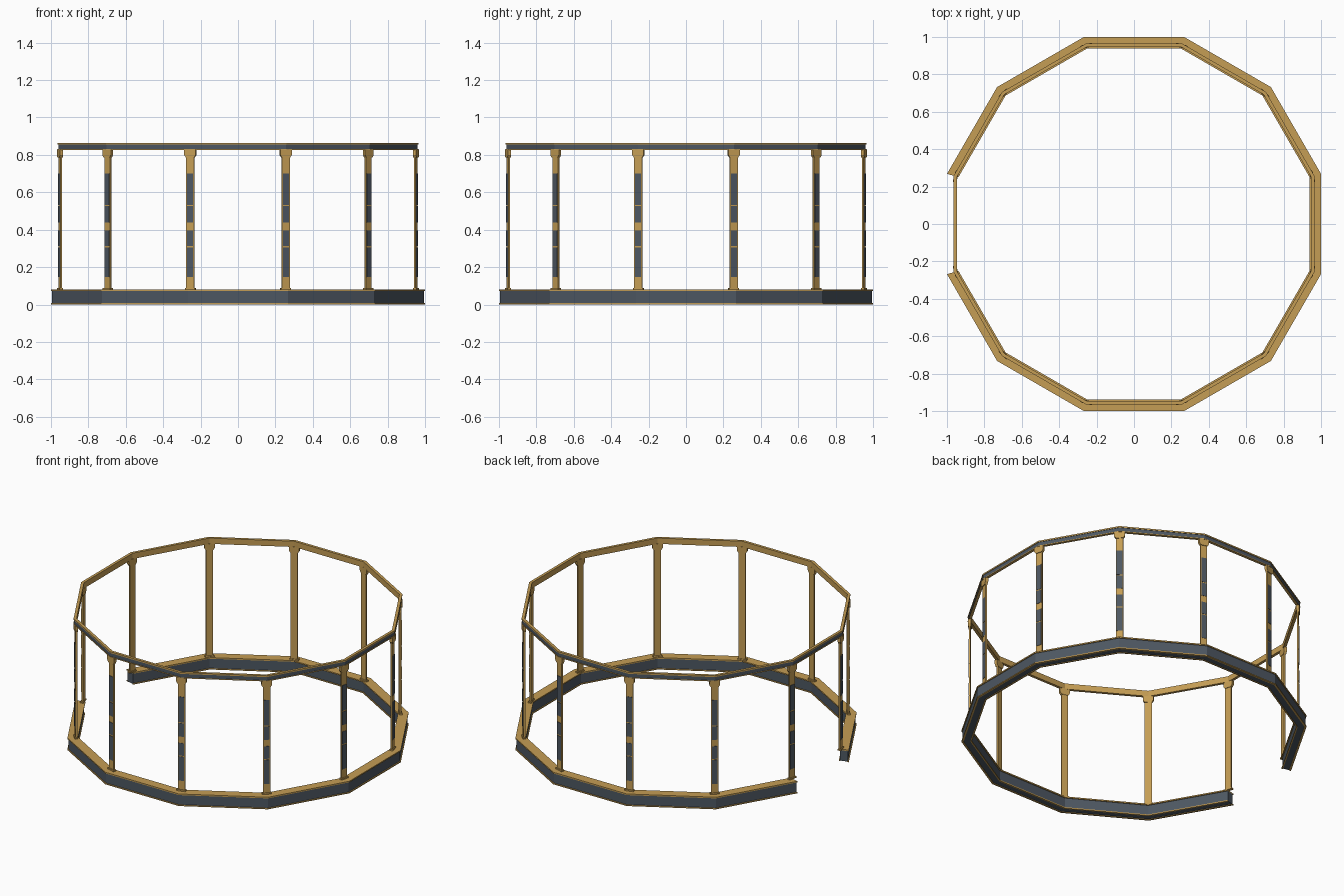
import bpy, bmesh, math
from mathutils import Matrix

if "Cube" in bpy.data.objects:
    bpy.data.objects.remove(bpy.data.objects["Cube"])

N = 12
STEP = 2 * math.pi / N
COS = math.cos(STEP / 2)


def material(name, rgb):
    m = bpy.data.materials.new(name)
    m.diffuse_color = (*rgb, 1)
    m.use_nodes = True
    m.node_tree.nodes["Principled BSDF"].inputs["Base Color"].default_value = m.diffuse_color
    return m


GOLD = material("brass gold", (0.56, 0.34, 0.09))
GREY = material("slate grey", (0.075, 0.096, 0.122))


def finish(name, bm, mat):
    bmesh.ops.recalc_face_normals(bm, faces=bm.faces)
    me = bpy.data.meshes.new(name)
    bm.to_mesh(me)
    bm.free()
    me.materials.append(mat)
    ob = bpy.data.objects.new(name, me)
    bpy.context.collection.objects.link(ob)
    return ob


def ring(name, r0, r1, z0, z1, mat, gap=False):
    """Twelve-sided mitred bar; gap leaves out the side facing -x."""
    bm = bmesh.new()
    loops = []
    for i in range(N):
        a = math.pi + STEP / 2 + i * STEP
        c, s = math.cos(a) / COS, math.sin(a) / COS
        loops.append([bm.verts.new((r * c, r * s, z))
                      for r, z in ((r0, z0), (r1, z0), (r1, z1), (r0, z1))])
    for i in range(N - 1 if gap else N):
        p, q = loops[i], loops[(i + 1) % N]
        for k in range(4):
            j = (k + 1) % 4
            bm.faces.new((p[k], p[j], q[j], q[k]))
    if gap:
        bm.faces.new(loops[0])
        bm.faces.new(loops[-1])
    return finish(name, bm, mat)


def plates(name, shapes, mat, angle):
    """Upright plates: each is (outline of (tangent, z), inner r, outer r)."""
    bm = bmesh.new()
    for pts, r0, r1 in shapes:
        a = [bm.verts.new((r0, t, z)) for t, z in pts]
        b = [bm.verts.new((r1, t, z)) for t, z in pts]
        bm.faces.new(a)
        bm.faces.new(b)
        for k in range(len(pts)):
            j = (k + 1) % len(pts)
            bm.faces.new((a[k], a[j], b[j], b[k]))
    bm.transform(Matrix.Rotation(angle, 4, 'Z'))
    return finish(name, bm, mat)


def rect(w, z0, z1):
    return [(-w, z0), (w, z0), (w, z1), (-w, z1)]


# Base ring: grey beam with gold top plate and gold bottom lips
ring("base_beam", 0.945, 0.994, 0.003, 0.072, GREY, True)
ring("base_top_plate", 0.938, 1.0, 0.072, 0.08, GOLD, True)
ring("base_outer_lip", 0.988, 1.0, 0.0, 0.007, GOLD, True)
ring("base_inner_lip", 0.940, 0.949, 0.0, 0.007, GOLD, True)

# Top ring: gold rail with grey outer channel
ring("top_rail", 0.946, 0.957, 0.826, 0.864, GOLD)
ring("top_rail_upper_lip", 0.957, 0.964, 0.855, 0.864, GOLD)
ring("top_rail_lower_lip", 0.957, 0.964, 0.826, 0.831, GOLD)
ring("top_rail_channel", 0.957, 0.961, 0.831, 0.855, GREY)

# Posts at the corners, with head bracket, foot and grey inlays
HEAD = [(-0.022, 0.785), (0.022, 0.785), (0.032, 0.80),
        (0.032, 0.828), (-0.032, 0.828), (-0.032, 0.80)]
INLAYS = [(0.147, 0.306), (0.313, 0.395), (0.438, 0.526), (0.533, 0.70)]
for i in range(N):
    ang = STEP * (i + 0.5)
    plates(f"post_{i + 1}", [
        (rect(0.0215, 0.08, 0.826), 0.979, 0.989),
        (HEAD, 0.976, 0.994),
        (rect(0.028, 0.08, 0.089), 0.975, 0.995)], GOLD, ang)
    plates(f"post_inlay_{i + 1}",
           [(rect(0.017, a, b), 0.988, 0.991) for a, b in INLAYS], GREY, ang)
